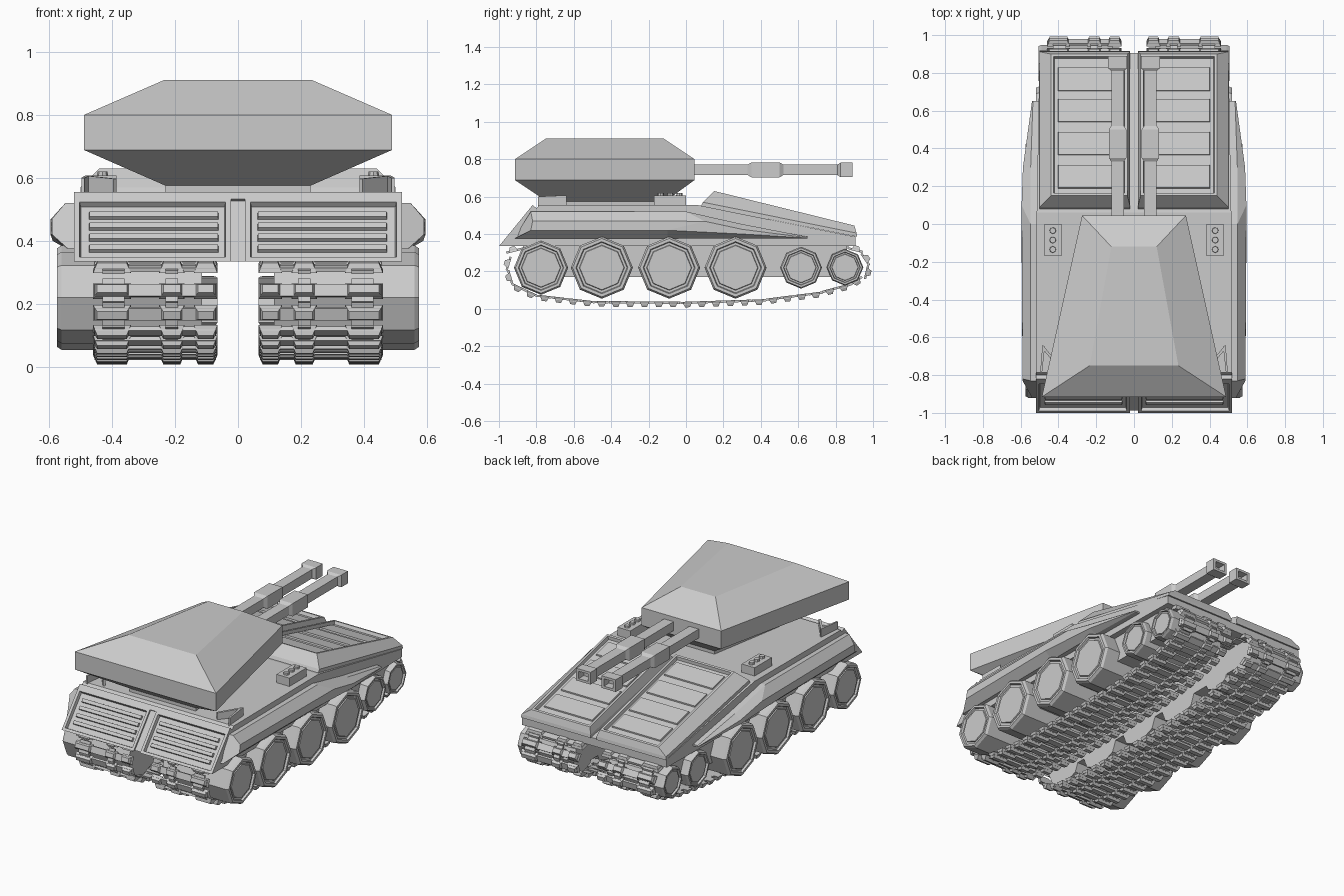
import bpy, bmesh, math
from mathutils import Vector, Matrix

I = Matrix.Identity(4)


def make(name, lofts, mirror=False, recess=None):
    """lofts: list of ring lists, each bridged and capped. recess: (border, depth) on the last cap."""
    bm = bmesh.new()
    for rings in lofts:
        vs = [[bm.verts.new(p) for p in r] for r in rings]
        n = len(vs[0])
        for a, b in zip(vs, vs[1:]):
            for i in range(n):
                bm.faces.new((a[i], a[(i + 1) % n], b[(i + 1) % n], b[i]))
        bm.faces.new(vs[0])
        cap = bm.faces.new(vs[-1])
    bmesh.ops.recalc_face_normals(bm, faces=bm.faces)
    if recess:
        bmesh.ops.inset_individual(bm, faces=[cap], thickness=recess[0])
        bmesh.ops.inset_individual(bm, faces=[cap], thickness=0.006, depth=-recess[1])
    me = bpy.data.meshes.new(name)
    bm.to_mesh(me)
    bm.free()
    ob = bpy.data.objects.new(name, me)
    bpy.context.collection.objects.link(ob)
    if mirror:
        ob.modifiers.new("mirror", 'MIRROR')
    return ob


def rect(x0, x1, y0, y1, z, m=I):
    return [m @ Vector(p) for p in ((x0, y0, z), (x1, y0, z), (x1, y1, z), (x0, y1, z))]


def box(x0, x1, y0, y1, z0, z1, m=I, taper=0.0):
    t = taper
    return [rect(x0, x1, y0, y1, z0, m), rect(x0 + t, x1 - t, y0 + t, y1 - t, z1, m)]


# Hull: flat deck falling away to the back
def hull_ring(w, yt, zt, yb, zb=0.335):
    return [(-w, yb, zb), (w, yb, zb), (w, yt, zt), (-w, yt, zt)]


make("hull", [[hull_ring(0.52, -0.785, 0.555, -0.965), hull_ring(0.515, 0.06, 0.555, 0.06),
               hull_ring(0.5, 0.905, 0.385, 0.905)]])

# Sloping front with two slatted grilles
d = Vector((0, 0.18, 0.22)).normalized()
nrm = Vector((1, 0, 0)).cross(d)
slope = Matrix.Translation((0, -1, 0.335)) @ Matrix(
    ((1, 0, 0), d, nrm)).transposed().to_4x4()
make("front_lip", [box(-0.52, 0.52, 0.255, 0.284, -0.03, 0, slope),
                   [rect(-0.022, 0.022, 0.025, 0.26, -0.03, slope),
                    rect(-0.022, 0.022, 0.008, 0.26, -0.01, slope)]])
make("grille_frame", [[rect(0.022, 0.52, 0.025, 0.26, -0.03, slope),
                       rect(0.022, 0.52, 0.0, 0.26, 0.0, slope)]], True, (0.024, 0.02))
make("grille_slats", [box(0.06, 0.475, v - 0.014, v + 0.014, -0.03, -0.008, slope, 0.004)
                      for v in (0.065, 0.11, 0.155, 0.2)], True)


# Side sponsons: faceted section tapering to a point at the back
def sponson_ring(ys, xs, zs):
    return list(zip(xs, ys, zs))


make("side_sponson", [[
    sponson_ring((-0.83, -0.83, -0.82, -0.83, -0.92, -0.92),
                 (0.5, 0.548, 0.59, 0.59, 0.54, 0.5), (0.52, 0.52, 0.47, 0.42, 0.375, 0.375)),
    sponson_ring((0.0, 0.0, 0.1, -0.1, -0.1, 0.0),
                 (0.5, 0.548, 0.595, 0.595, 0.545, 0.5), (0.52, 0.52, 0.468, 0.42, 0.375, 0.375)),
    sponson_ring((0.3, 0.3, 0.3, 0.3, 0.3, 0.3),
                 (0.49, 0.547, 0.588, 0.588, 0.545, 0.49), (0.453, 0.453, 0.425, 0.4, 0.375, 0.375)),
    sponson_ring((0.65,) * 6,
                 (0.49, 0.535, 0.54, 0.54, 0.535, 0.49), (0.385, 0.385, 0.38, 0.378, 0.375, 0.375)),
]], True)

# Raised rear deck covers with recessed panels
base = [(0.02, 0.08, 0.55), (0.5, 0.08, 0.55), (0.5, 0.915, 0.385), (0.02, 0.915, 0.385)]
mid = [(0.02, 0.09, 0.57), (0.5, 0.09, 0.57), (0.5, 0.912, 0.405), (0.02, 0.912, 0.405)]
top = [(0.035, 0.15, 0.63), (0.44, 0.15, 0.63), (0.44, 0.9, 0.445), (0.035, 0.9, 0.445)]
make("rear_cover", [[base, mid, top]], True, (0.02, 0.02))
panels = []
for y in (0.25, 0.425, 0.6, 0.765):
    m = Matrix.Translation((0.235, y, 0.606 - 0.247 * (y - 0.15))) @ Matrix.Rotation(-0.242, 4, 'X')
    panels.append(box(-0.17, 0.17, -0.066, 0.066, -0.01, 0.012, m, 0.004))
make("rear_cover_panels", panels, True)


# Turret: trapezoid plan, chamfered above and below
def turret_ring(wf, yf, wb, yb, z):
    return [(-wf, yf, z), (wf, yf, z), (wb, yb, z), (-wb, yb, z)]


make("turret", [[turret_ring(0.23, -0.745, 0.12, -0.11, 0.55),
                 turret_ring(0.23, -0.745, 0.12, -0.11, 0.575),
                 turret_ring(0.488, -0.915, 0.275, 0.045, 0.688),
                 turret_ring(0.488, -0.915, 0.275, 0.045, 0.8),
                 turret_ring(0.235, -0.75, 0.12, -0.12, 0.91)]])

# Twin square barrels with sleeve and hollow muzzle
gun = [(-0.02, .033, .028), (0.33, .033, .028), (0.35, .046, .04), (0.5, .046, .04),
       (0.52, .033, .028), (0.81, .033, .028), (0.825, .05, .038), (0.89, .05, .038),
       (0.89, .032, .023), (0.84, .032, .023)]
make("gun_barrel", [[[(0.087 + sx * w, y, 0.743 + sz * h)
                      for sx, sz in ((-1, -1), (1, -1), (1, 1), (-1, 1))] for y, w, h in gun]], True)


# Lamp boxes on the deck, each with three round lenses
def disc(x, y, z, r, n=8):
    return [(x + r * math.cos(2 * math.pi * i / n), y + r * math.sin(2 * math.pi * i / n), z)
            for i in range(n)]


make("lamp_box", [box(0.385, 0.475, -0.17, 0.0, 0.55, 0.607)], True)
make("lamp_lenses", [[disc(0.43, y, 0.6, 0.018), disc(0.43, y, 0.62, 0.016)]
                     for y in (-0.135, -0.085, -0.035)], True)

# Folded brackets near the front corners: side plate and cross plate
make("deck_bracket", [
    [[(0.472, -0.65, 0.55), (0.487, -0.79, 0.55), (0.487, -0.79, 0.6), (0.472, -0.65, 0.607)],
     [(0.485, -0.64, 0.55), (0.497, -0.79, 0.55), (0.497, -0.79, 0.6), (0.485, -0.64, 0.607)]],
    [[(0.385, -0.76, 0.55), (0.475, -0.65, 0.55), (0.475, -0.65, 0.607), (0.385, -0.76, 0.597)],
     [(0.395, -0.77, 0.55), (0.485, -0.66, 0.55), (0.485, -0.66, 0.607), (0.395, -0.77, 0.597)]]], True)


# Octagonal road wheels with recessed outer face
def wheel(y, z, r, w=0.575):
    prof = ((0.115, r), (w - 0.015, r), (w, 0.94 * r), (w, 0.84 * r),
            (w - 0.012, 0.81 * r), (w - 0.012, 0.73 * r), (w - 0.006, 0.71 * r))
    return [[(x, y + q * math.sin(i * math.pi / 4), z + q * math.cos(i * math.pi / 4))
             for i in range(8)] for x, q in prof]


make("road_wheels", [wheel(-0.775, 0.22, 0.145), wheel(-0.45, 0.22, 0.166), wheel(-0.09, 0.22, 0.166),
                     wheel(0.265, 0.22, 0.166), wheel(0.615, 0.22, 0.112, 0.52),
                     wheel(0.85, 0.222, 0.098, 0.505)], True)
make("running_gear_frame", [box(0.115, 0.47, -0.78, 0.86, 0.17, 0.336)], True)

# Track: separate links spaced along a sagging closed path
path = [Vector((0, y, z)) for y, z in (
    (-0.85, 0.33), (-0.93, 0.31), (-0.957, 0.22), (-0.93, 0.13), (-0.8, 0.068), (-0.5, 0.034),
    (0, 0.03), (0.4, 0.043), (0.7, 0.081), (0.88, 0.128), (0.965, 0.185), (0.978, 0.24),
    (0.93, 0.31), (0.85, 0.33))]
path.append(path[0])
total = sum((b - a).length for a, b in zip(path, path[1:]))
count = 54
links, dist, k = [], 0.0, 0
for a, b in zip(path, path[1:]):
    seg, t = (b - a).length, (b - a).normalized()
    out = t.cross(Vector((-1, 0, 0)))  # away from the loop
    if out.dot((a + b) / 2 - Vector((0, 0, 0.2))) < 0:
        out = -out
    while k < count and k * total / count < dist + seg:
        p = a + t * (k * total / count - dist)
        m = Matrix.Translation(p) @ Matrix(((1, 0, 0), t, out)).transposed().to_4x4()
        links.append(box(0.07, 0.455, -0.02, 0.02, -0.006, 0.008, m))
        for x0, x1 in ((0.065, 0.14), (0.17, 0.25), (0.34, 0.46)):
            links.append(box(x0, x1, -0.026, 0.026, -0.008, 0.022, m, 0.013))
        for x0, x1 in ((0.19, 0.23), (0.36, 0.43)):  # connectors to the next link
            links.append(box(x0, x1, -0.038, 0.038, -0.008, 0.004, m))
        k += 1
    dist += seg
make("track_links", links, True)
